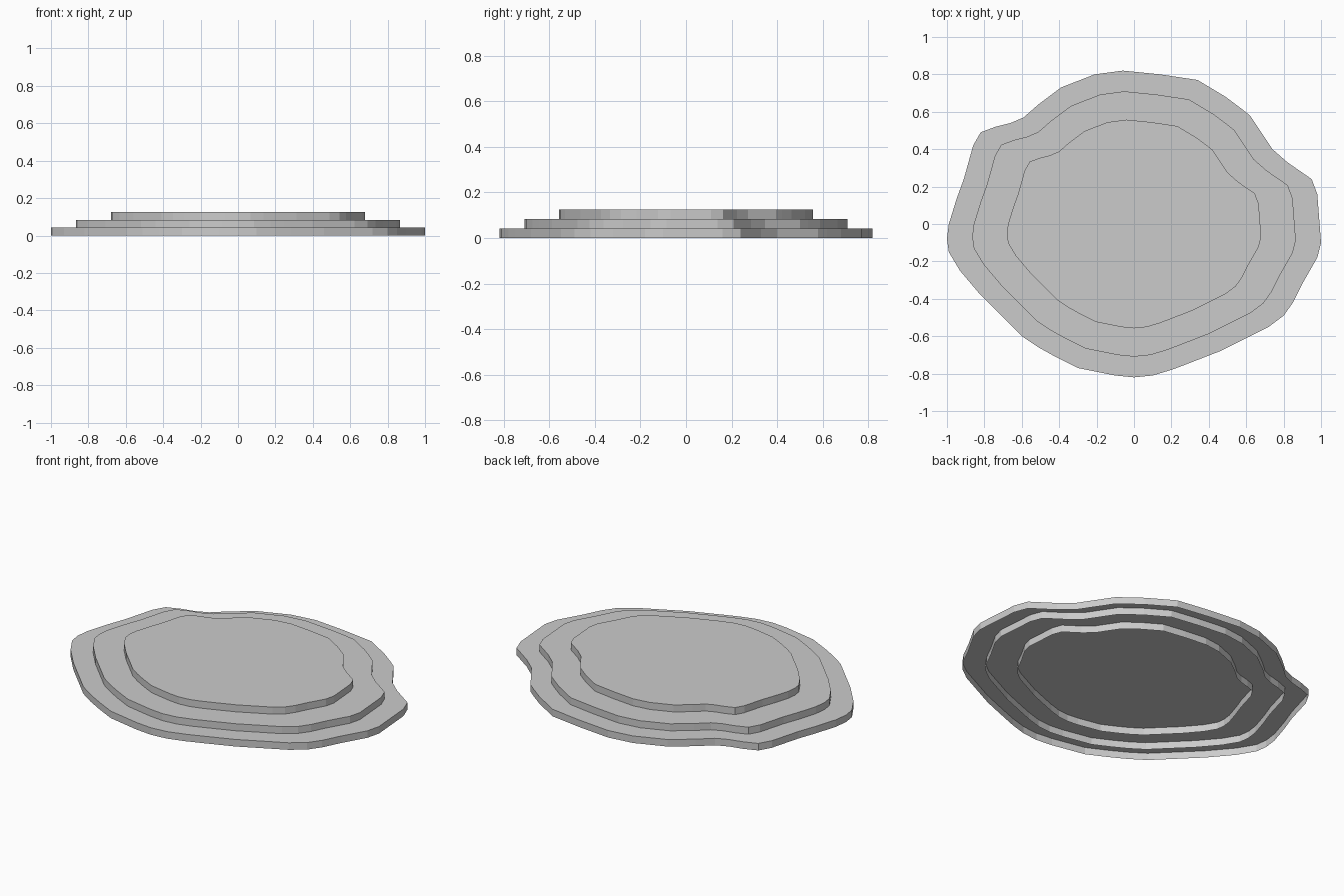
import bpy
import bmesh

# Remove the default cube
default_cube = bpy.data.objects.get("Cube")
if default_cube:
    bpy.data.objects.remove(default_cube, do_unlink=True)

# Plain grey stone colour
stone = bpy.data.materials.new("light_grey")
stone.use_nodes = True
grey = (0.6, 0.6, 0.6, 1)
stone.diffuse_color = grey
stone.node_tree.nodes["Principled BSDF"].inputs["Base Color"].default_value = grey

# Irregular shoreline, counterclockwise, in hundredths of a unit
OUTLINE = [
    (95, 24), (82, 33), (74, 40), (62, 58), (57, 62), (49, 68), (34, 77),
    (14, 80), (-6, 82), (-21, 80), (-39, 73), (-51, 64), (-59, 57),
    (-66, 54), (-74, 52), (-82, 49), (-86, 42), (-91, 24), (-95, 13),
    (-99, 0), (-100, -8), (-99, -15), (-93, -25), (-82, -38), (-70, -50),
    (-60, -60), (-51, -66), (-42, -71), (-30, -77), (-20, -79), (-10, -81),
    (0, -82), (10, -81), (20, -78), (28, -75), (46, -68), (60, -61),
    (72, -55), (80, -49), (85, -42), (90, -32), (98, -18), (100, -10),
    (99, 3), (98, 16),
]
STEP = 0.042


def make_terrace(name, scale, height):
    """Capped shell with an open underside, rising from the ground."""
    mesh = bpy.data.meshes.new(name)
    bm = bmesh.new()

    def ring(z):
        return [bm.verts.new((x * scale / 100, y * scale / 100, z))
                for x, y in OUTLINE]

    lower, upper = ring(0), ring(height)
    bm.faces.new(upper)
    count = len(OUTLINE)
    for i in range(count):
        j = (i + 1) % count
        bm.faces.new((lower[i], lower[j], upper[j], upper[i]))
    bm.to_mesh(mesh)
    bm.free()
    mesh.materials.append(stone)
    terrace = bpy.data.objects.new(name, mesh)
    bpy.context.collection.objects.link(terrace)
    return terrace


# Three nested terraces, each smaller and taller than the one below
terraces = [("lower_terrace", 1.0), ("middle_terrace", 0.865), ("upper_terrace", 0.68)]
for level, (name, scale) in enumerate(terraces, start=1):
    make_terrace(name, scale, STEP * level)
